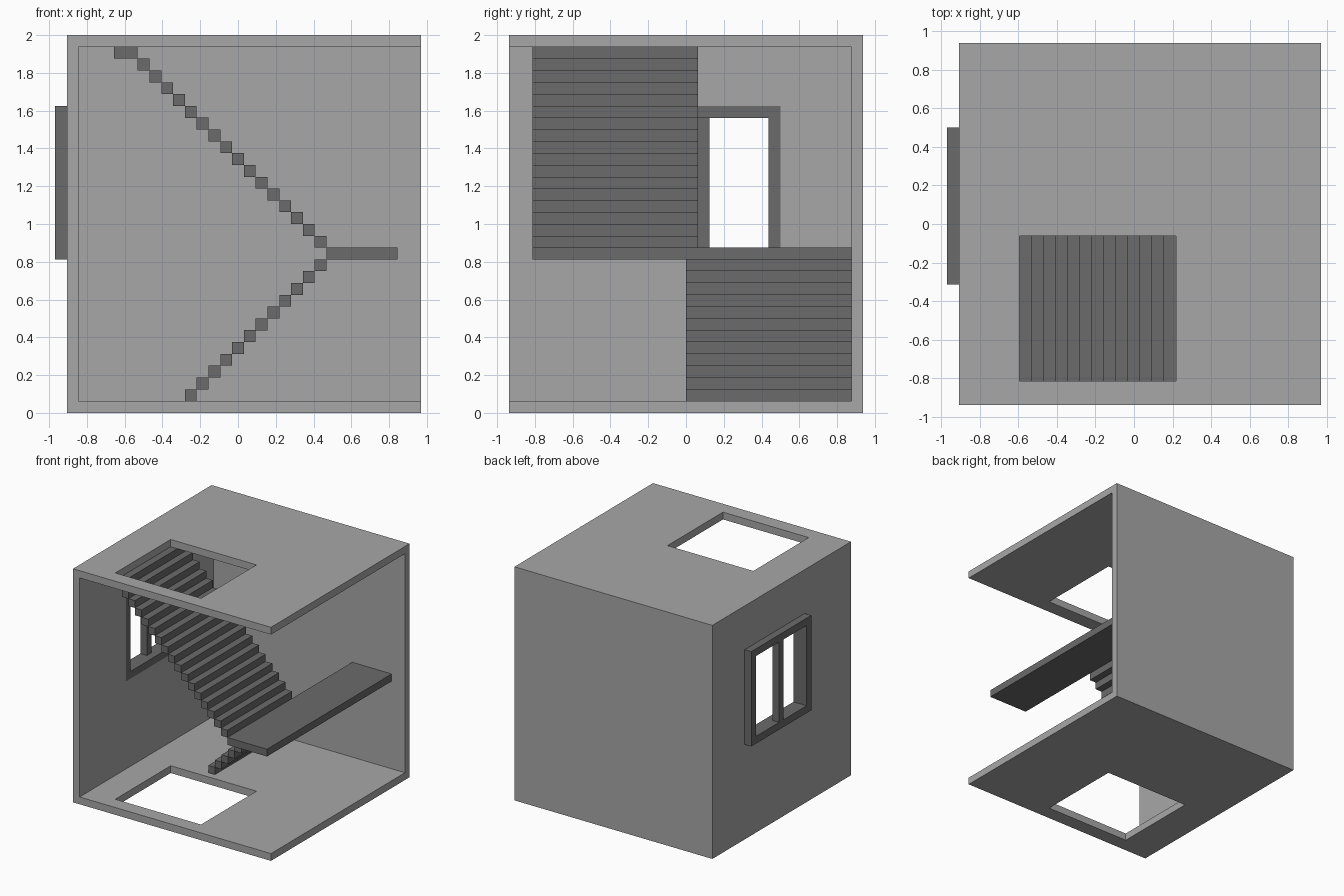
import bpy
import bmesh

U = 0.0625  # wall thickness and step size

if "Cube" in bpy.data.objects:
    bpy.data.objects.remove(bpy.data.objects["Cube"], do_unlink=True)


def material(name, value):
    m = bpy.data.materials.new(name)
    m.use_nodes = True
    colour = (value, value, value, 1.0)
    m.diffuse_color = colour
    m.node_tree.nodes["Principled BSDF"].inputs["Base Color"].default_value = colour
    return m


wall_grey = material("light grey", 0.39)
stair_grey = material("dark grey", 0.145)


def boxes(name, spans, mat):
    """One object from boxes given as (x0, x1, y0, y1, z0, z1)."""
    bm = bmesh.new()
    for x0, x1, y0, y1, z0, z1 in spans:
        verts = bmesh.ops.create_cube(bm, size=1)["verts"]
        for v in verts:
            v.co = (x1 if v.co.x > 0 else x0,
                    y1 if v.co.y > 0 else y0,
                    z1 if v.co.z > 0 else z0)
    mesh = bpy.data.meshes.new(name)
    bm.to_mesh(mesh)
    bm.free()
    mesh.materials.append(mat)
    ob = bpy.data.objects.new(name, mesh)
    bpy.context.collection.objects.link(ob)
    return ob


def cut(ob, span):
    """Subtract one box from an object."""
    cutter = boxes("cutter", [span], ob.data.materials[0])
    cutter.hide_render = True
    mod = ob.modifiers.new("cut", "BOOLEAN")
    mod.operation = "DIFFERENCE"
    mod.solver = "EXACT"
    mod.object = cutter
    bpy.context.view_layer.objects.active = ob
    bpy.ops.object.modifier_apply(modifier=mod.name)
    bpy.data.objects.remove(cutter, do_unlink=True)


# Room shell: open at the front and at the +x side
x0, x1, y0, y1 = -14.5 * U, 15.5 * U, -15 * U, 15 * U
room = boxes("room_shell", [(x0, x1, y0, y1, 0, 2)], wall_grey)
cut(room, (x0 + U, x1 + 1, y0 - 1, y1 - U, U, 2 - U))
# Stairwell through floor and ceiling
cut(room, (-9.5 * U, 3.5 * U, -13 * U, -U, -1, 3))
# Window opening in the left-hand wall
cut(room, (x0 - 1, x0 + 2 * U, -5 * U, 8 * U, 13 * U, 26 * U))

# Window frame, standing proud of the outside wall, with a central bar
frame = boxes("window_frame",
              [(x0 - U, x0 + U, -5 * U, 8 * U, 13 * U, 26 * U)], stair_grey)
cut(frame, (x0 - 1, x0 + 1, -4 * U, 7 * U, 14 * U, 25 * U))
boxes("window_bar", [(x0 - U, x0, U, 2 * U, 14 * U, 25 * U)], stair_grey)

# Landing between the two flights
boxes("landing", [(7.5 * U, 13.5 * U, -13 * U, 14 * U, 13 * U, 14 * U)], stair_grey)

# Lower flight rises toward the landing along the back wall
boxes("lower_stairs",
      [((i - 4.5) * U, (i - 3.5) * U, 0, 14 * U, (i + 1) * U, (i + 2) * U)
       for i in range(12)], stair_grey)

# Upper flight rises from the landing to the ceiling; its top step is double
boxes("upper_stairs",
      [((6.5 - i - (i == 16)) * U, (7.5 - i) * U, -13 * U, U,
        (14 + i) * U, (15 + i) * U)
       for i in range(17)], stair_grey)
